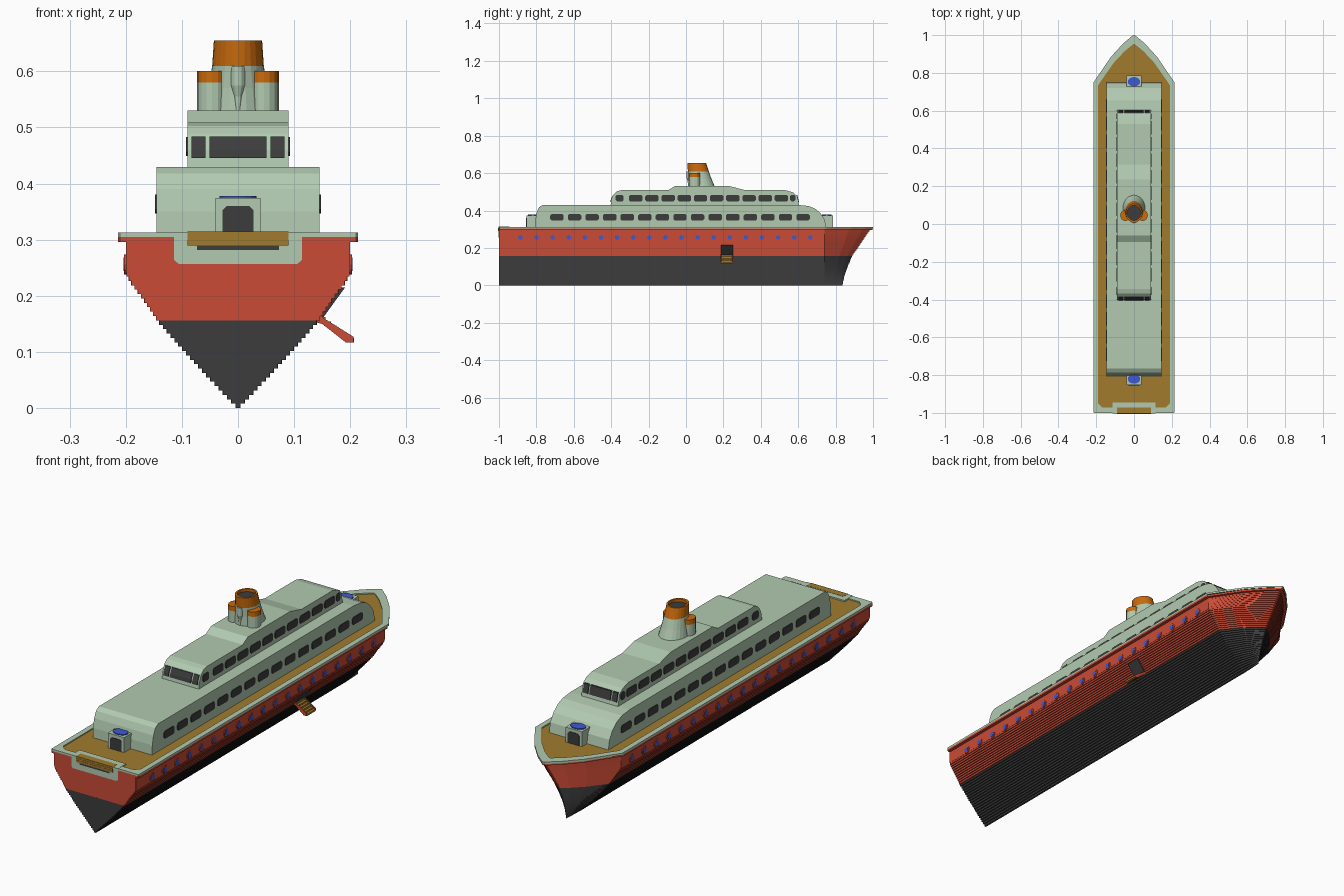
import bpy, bmesh, math
from mathutils import Vector

if "Cube" in bpy.data.objects:
    bpy.data.objects.remove(bpy.data.objects["Cube"])


def material(name, r, g, b):
    lin = [((c / 255 + 0.055) / 1.055) ** 2.4 for c in (r, g, b)]
    m = bpy.data.materials.new(name)
    m.diffuse_color = (*lin, 1)
    m.use_nodes = True
    m.node_tree.nodes["Principled BSDF"].inputs["Base Color"].default_value = m.diffuse_color
    return m


PALE = material("pale green", 178, 202, 177)
RED = material("hull red", 202, 75, 53)
DARK = material("charcoal", 60, 60, 60)
WOOD = material("deck brown", 161, 123, 44)
ORANGE = material("funnel orange", 202, 108, 12)
BLUE = material("blue", 62, 88, 212)


def loft(name, rings, mats, rule=None, caps=True):
    """Skin a list of equal-length closed rings; rule picks a material from the face centre."""
    bm = bmesh.new()
    vs = [[bm.verts.new(p) for p in r] for r in rings]
    n = len(rings[0])
    for a, b in zip(vs, vs[1:]):
        for i in range(n):
            j = (i + 1) % n
            bm.faces.new((a[i], a[j], b[j], b[i]))
    if caps:
        bm.faces.new(vs[0][::-1])
        bm.faces.new(vs[-1])
    bmesh.ops.recalc_face_normals(bm, faces=bm.faces)
    if rule:
        for f in bm.faces:
            f.material_index = rule(f.calc_center_median())
    me = bpy.data.meshes.new(name)
    bm.to_mesh(me)
    bm.free()
    for m in mats:
        me.materials.append(m)
    ob = bpy.data.objects.new(name, me)
    bpy.context.collection.objects.link(ob)
    return ob


def prism(name, pts, axis, a, b, mat):
    """Extrude a 2D outline along x, y or z between a and b."""
    place = {"x": lambda p, t: (t, p[0], p[1]),
             "y": lambda p, t: (p[0], t, p[1]),
             "z": lambda p, t: (p[0], p[1], t)}[axis]
    return loft(name, [[place(p, t) for p in pts] for t in (a, b)], [mat])


def rect(u0, u1, v0, v1, c=0.0):
    if not c:
        return [(u0, v0), (u1, v0), (u1, v1), (u0, v1)]
    return [(u0 + c, v0), (u1 - c, v0), (u1, v0 + c), (u1, v1 - c),
            (u1 - c, v1), (u0 + c, v1), (u0, v1 - c), (u0, v0 + c)]


def box(name, x0, x1, y0, y1, z0, z1, mat):
    return prism(name, rect(x0, x1, y0, y1), "z", z0, z1, mat)


def ellipse(cx, cy, rx, ry, n=24):
    return [(cx + rx * math.cos(math.tau * i / n), cy + ry * math.sin(math.tau * i / n))
            for i in range(n)]


def interp(table, z):
    for (z0, a), (z1, b) in zip(table, table[1:]):
        if z <= z1:
            return a + (b - a) * (z - z0) / (z1 - z0)
    return table[-1][1]


def outline(w, tip, shoulder=0.74, stern=-1.0, c=0.0):
    """Plan view of the ship: square stern, pointed bow."""
    d = tip - shoulder
    half = [(w - c, stern), (w, stern + c), (w, shoulder),
            (w * 0.57, shoulder + d * 0.54), (w * 0.26, shoulder + d * 0.83), (w * 0.02, tip)]
    return half + [(-x, y) for x, y in reversed(half)]


# Hull: stepped layers that widen upward, dark below the waterline
WIDTH = [(0, 0.001), (0.05, 0.049), (0.1, 0.095), (0.155, 0.143), (0.195, 0.170),
         (0.225, 0.192), (0.24, 0.2), (0.4, 0.2)]
TIP = [(0, 0.836), (0.06, 0.85), (0.11, 0.868), (0.16, 0.89), (0.22, 0.93), (0.27, 0.965), (0.3, 0.985)]
STEP = 1 / 128
rings = []
for k in range(38):
    zm = (k + 0.5) * STEP
    plan = outline(interp(WIDTH, zm), interp(TIP, zm), c=0.0005)
    for z in (k * STEP, (k + 1) * STEP):
        rings.append([(x, y, z) for x, y in plan])
loft("hull", rings, [DARK, RED], lambda c: 1 if c.z > 0.1555 else 0)
prism("hull_top_band", outline(0.214, 0.996, c=0.004), "z", 0.296, 0.305, RED)

# Deck and the raised rim around it
outer = outline(0.214, 1.0, 0.75, c=0.004)
inner = outline(0.190, 0.952, 0.735, -0.972, 0.022)
prism("deck", inner, "z", 0.300, 0.308, WOOD)
loft("deck_rim", [[(x, y, z) for x, y in o] for o, z in
                  ((outer, 0.304), (outer, 0.313), (inner, 0.313), (inner, 0.304))], [PALE], caps=False)

# Stern platform: pale surround with wooden steps
prism("stern_surround", [(-0.106, 0.257), (0.106, 0.257), (0.114, 0.264), (0.114, 0.314),
                         (-0.114, 0.314), (-0.114, 0.264)], "y", -1.002, -0.945, PALE)
box("stern_slot", -0.073, 0.073, -1.003, -0.99, 0.282, 0.290, DARK)
for i in range(3):
    box("stern_step", -0.09, 0.09, -1.005 + 0.001 * i, -0.972, 0.290 + 0.008 * i, 0.299 + 0.008 * i, WOOD)

# Superstructure: two side profiles extruded across the ship
prism("lower_house", [(-0.808, 0.304), (-0.806, 0.35), (-0.798, 0.39), (-0.785, 0.418), (-0.765, 0.43),
                      (0.60, 0.43), (0.655, 0.424), (0.69, 0.41), (0.72, 0.385), (0.742, 0.35),
                      (0.75, 0.304)], "x", -0.145, 0.145, PALE)
prism("upper_house", [(-0.403, 0.428), (-0.398, 0.46), (-0.385, 0.488), (-0.368, 0.503), (-0.345, 0.509),
                      (-0.095, 0.509), (-0.06, 0.53), (0.235, 0.53), (0.315, 0.509), (0.53, 0.509),
                      (0.57, 0.498), (0.592, 0.48), (0.604, 0.428)], "x", -0.09, 0.09, PALE)

# Side windows and portholes, both sides
upper = [(-0.355, 0.021)] + [(-0.355 + 0.0865 * i, 0.036) for i in range(1, 11)] + [(0.571, 0.014)]
lower = [(-0.69 + 0.094 * i, 0.036) for i in range(15)]
for s in (-1, 1):
    for wins, x, z in ((upper, 0.09, 0.466), (lower, 0.145, 0.364)):
        for y, h in wins:
            prism("side_window", rect(y - h, y + h, z - 0.017, z + 0.017, 0.007),
                  "x", s * (x - 0.004), s * (x + 0.003), DARK)
    for i in range(19):
        y = -0.885 + 0.0861 * i
        prism("porthole_frame", ellipse(y, 0.256, 0.018, 0.018, 12), "x", s * 0.195, s * 0.203, RED)
        prism("porthole_glass", ellipse(y, 0.256, 0.012, 0.012, 12), "x", s * 0.197, s * 0.2045, BLUE)

# End windows of the upper house, following the sloped walls
for edge in ([(-0.4045, 0.446), (-0.4015, 0.46), (-0.390, 0.484)],
             [(0.604, 0.446), (0.595, 0.482), (0.5945, 0.484)]):
    shift = 0.008 if edge[0][0] < 0 else -0.008
    prof = edge + [(y + shift, z) for y, z in reversed(edge)]
    for x0, x1 in ((-0.083, -0.058), (-0.051, 0.051), (0.058, 0.083)):
        prism("end_window", prof, "x", x0, x1, DARK)

# Entrance porches at both ends with a blue roof disc
for y0, y1, yd, yf in ((-0.853, -0.79, -0.82, -1), (0.70, 0.785, 0.753, 1)):
    box("porch", -0.040, 0.040, y0, y1, 0.304, 0.374, PALE)
    prism("porch_roof_disc", ellipse(0, yd, 0.033, 0.025, 16), "z", 0.372, 0.378, BLUE)
    face = y0 if yf < 0 else y1
    prism("porch_door", [(-0.028, 0.309), (0.028, 0.309), (0.028, 0.352), (0.020, 0.360),
                         (-0.020, 0.360), (-0.028, 0.352)], "y", face - yf * 0.004, face + yf * 0.002, DARK)

# Funnel: leaning oval stack with an orange top and a dark mouth
stack = []
for z, cy, rx, ry in ((0.525, 0.083, 0.060, 0.072), (0.57, 0.074, 0.052, 0.062), (0.61, 0.066, 0.046, 0.056),
                      (0.655, 0.057, 0.043, 0.050), (0.655, 0.059, 0.036, 0.040), (0.64, 0.059, 0.036, 0.040)):
    stack.append([(x, y, z) for x, y in ellipse(0, cy, rx, ry)])
loft("funnel", stack, [PALE, ORANGE], lambda c: 1 if c.z > 0.61 else 0)
prism("funnel_mouth", ellipse(0, 0.059, 0.036, 0.040), "z", 0.638, 0.643, DARK)
for s in (-1, 1):
    lobe = [[(x, y, z) for x, y in ellipse(s * 0.046, 0.046, 0.027, 0.030, 16)] for z in (0.525, 0.58, 0.601)]
    loft("funnel_side_pipe", lobe, [PALE, ORANGE], lambda c: 1 if c.z > 0.581 else 0)
horn = [[(x, y, z) for x, y in ellipse(0, 0.016, r, r, 12)]
        for z, r in ((0.525, 0.005), (0.555, 0.007), (0.575, 0.013), (0.61, 0.013))]
loft("funnel_horn", horn, [PALE])

# Boarding door and gangway on the right side only
prism("boarding_door", [(0.13, 0.160), (0.151, 0.160), (0.177, 0.196), (0.191, 0.215), (0.16, 0.215)],
      "y", 0.186, 0.250, DARK)
for i in range(6):
    x, z = 0.143 + 0.0102 * i, 0.162 - 0.0075 * i
    box("gangway_step", x, x + 0.0125, 0.188, 0.248, z - 0.008, z, WOOD)
for y in (0.185, 0.246):
    prism("gangway_rail", [(0.138, 0.153), (0.150, 0.155), (0.205, 0.117), (0.205, 0.131), (0.150, 0.168),
                           (0.138, 0.168)][:1] + [(0.150, 0.150), (0.192, 0.117), (0.206, 0.117),
                                                  (0.206, 0.127), (0.145, 0.165)], "y", y, y + 0.005, RED)
